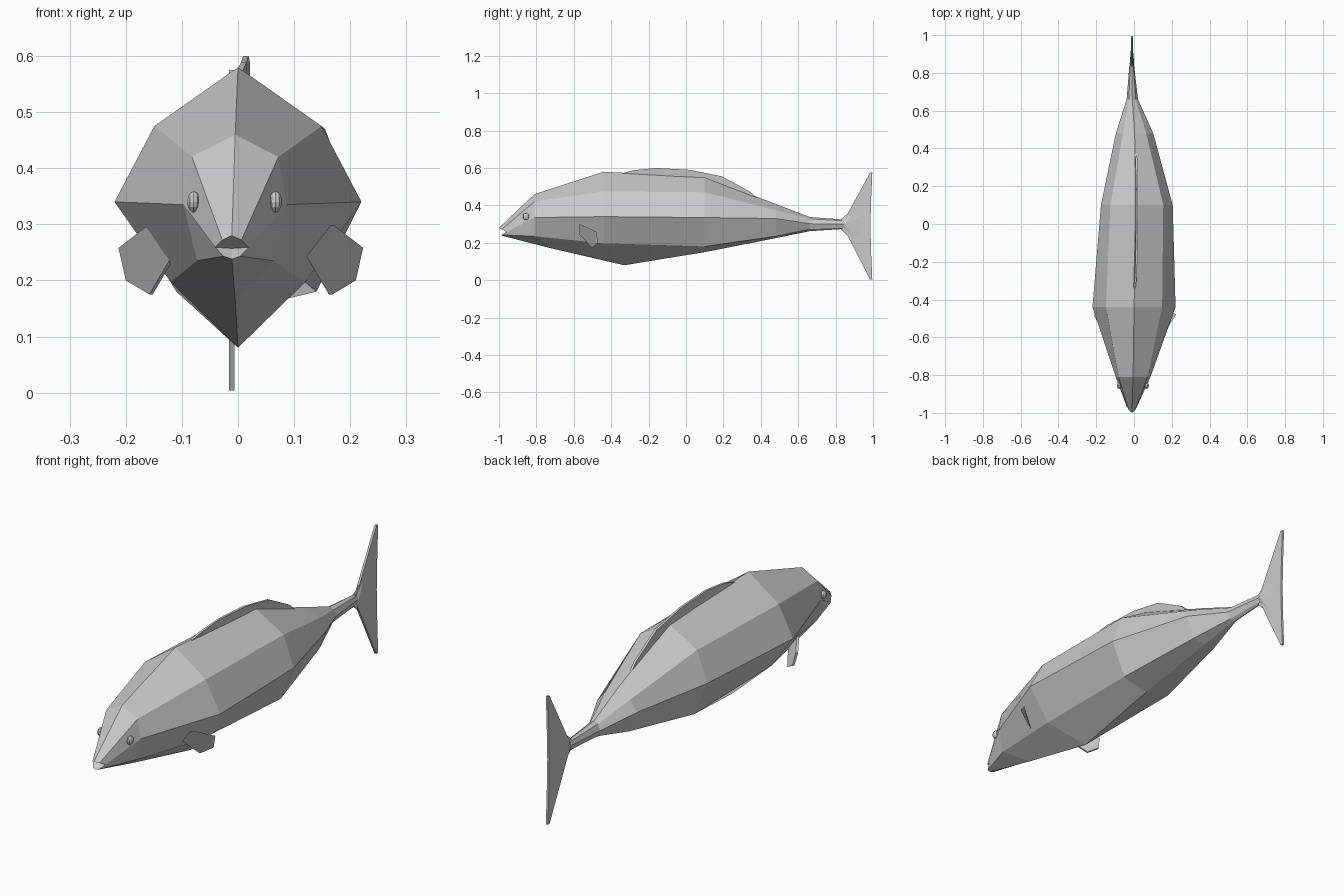
import bpy, bmesh
from mathutils import Vector

if "Cube" in bpy.data.objects:
    bpy.data.objects.remove(bpy.data.objects["Cube"])


def make_object(name, verts, faces):
    me = bpy.data.meshes.new(name)
    me.from_pydata(verts, [], faces)
    bm = bmesh.new()
    bm.from_mesh(me)
    bmesh.ops.recalc_face_normals(bm, faces=bm.faces)
    bm.to_mesh(me)
    bm.free()
    ob = bpy.data.objects.new(name, me)
    bpy.context.collection.objects.link(ob)
    return ob


def plate(name, points, offset):
    """Thin solid made from an outline swept by +-offset."""
    o, n = Vector(offset), len(points)
    verts = [Vector(p) + o for p in points] + [Vector(p) - o for p in points]
    faces = [list(range(n)), list(range(2 * n - 1, n - 1, -1))]
    faces += [[i, (i + 1) % n, n + (i + 1) % n, n + i] for i in range(n)]
    return make_object(name, verts, faces)


# Body: eight-sided rings, y, centre x, belly shift in y,
# heights (back, shoulder, side, flank, belly), half widths (shoulder, side, flank)
stations = [
    (-0.985, -0.011, 0.00, (.28, .272, .259, .243, .238), (.017, .030, .015)),
    (-0.81, -0.005, 0.10, (.46, .42, .335, .235, .168), (.077, .092, .068)),
    (-0.44, 0.000, 0.11, (.58, .475, .34, .197, .08), (.149, .22, .12)),
    (0.10, 0.015, 0.00, (.55, .47, .335, .18, .15), (.14, .19, .125)),
    (0.48, 0.003, 0.00, (.408, .375, .33, .235, .225), (.062, .099, .06)),
    (0.66, -0.009, 0.00, (.338, .328, .302, .273, .262), (.018, .030, .016)),
    (0.845, -0.012, 0.00, (.324, .318, .30, .28, .274), (.008, .012, .008)),
]
verts, faces = [], []
for y, cx, dy, z, (w1, w2, w3) in stations:
    for k, w in ((0, 0), (1, w1), (2, w2), (3, w3), (4, 0), (3, -w3), (2, -w2), (1, -w1)):
        verts.append([cx + w, y + (dy if k == 4 else 0), z[k]])
for s in range(len(stations) - 1):
    for k in range(8):
        a, b = s * 8 + k, s * 8 + (k + 1) % 8
        faces.append([a, b, b + 8, a + 8])
# Lips: push the upper lip forward, the mouth corners back, and sink the mouth
verts[0][1] = -1.0
verts[2][1] = verts[6][1] = -0.96
verts.append([-0.011, -0.955, 0.257])
mouth = len(verts) - 1
faces += [[(k + 1) % 8, k, mouth] for k in range(8)]
last = (len(stations) - 1) * 8
faces.append(list(range(last, last + 8)))
make_object("body", verts, faces)

# Tail fin with raised ridges running out from the tail stem
plate("tail_fin", [(-.011, y, z) for y, z in
      ((.83, .323), (.85, .33), (.984, .575), (.996, .575), (.99, .44), (.986, .29),
       (.99, .14), (.996, .004), (.984, .004), (.85, .266), (.83, .276))], (.005, 0, 0))
ridge = [(-.011, .80, .30), (-.011, .92, .405), (-.011, .985, .36), (-.011, .985, .23),
         (-.011, .93, .175), (.001, .85, .30), (-.023, .85, .30)]
rim = range(5)
make_object("tail_ridge", ridge,
            [[i, (i + 1) % 5, 5] for i in rim] + [[(i + 1) % 5, i, 6] for i in rim])

# Back fin
plate("back_fin", [(x, y, z) for x, y, z in
      ((.003, -.34, .572), (.01, -.28, .588), (.014, -.16, .60), (.016, .02, .59), (.017, .19, .556),
       (.013, .34, .475), (.01, .38, .44), (.012, .1, .53))], (.005, 0, 0))

# Side fins and eyes, mirrored left and right
for side, label in ((1, "right"), (-1, "left")):
    fin = [(.163, -.565, .298), (.215, -.482, .258), (.202, -.475, .2),
           (.16, -.50, .175), (.12, -.565, .243)]
    plate(label + "_side_fin", [(side * x + .005, y, z) for x, y, z in fin], (.003, .004, 0))
    bpy.ops.mesh.primitive_uv_sphere_add(segments=10, ring_count=6, radius=1,
                                         location=(side * .073 - .006, -.855, .34))
    eye = bpy.context.object
    eye.name = label + "_eye"
    eye.scale = (.012, .018, .019)
